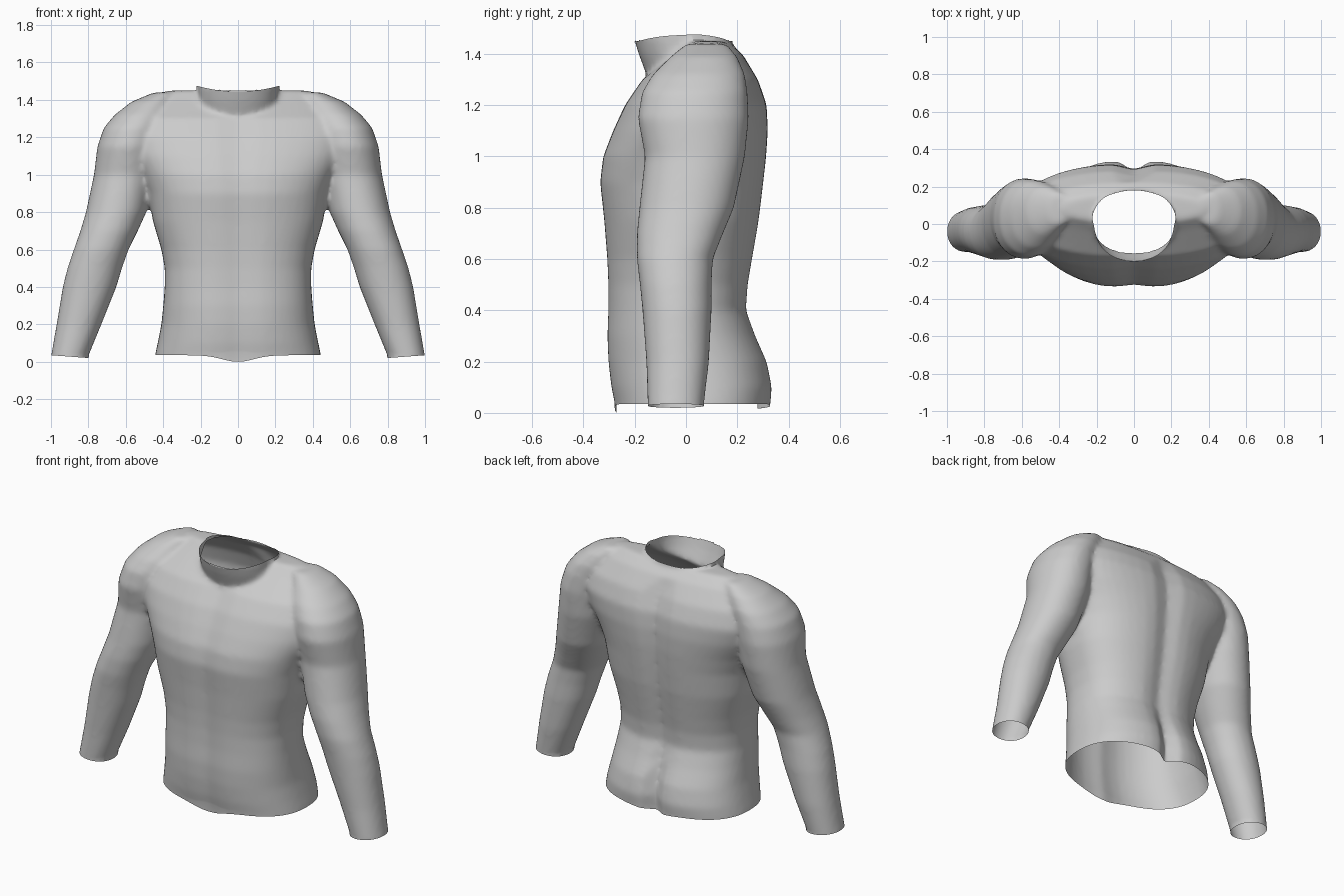
import bpy, bmesh, math

cube = bpy.data.objects.get("Cube")
if cube:
    bpy.data.objects.remove(cube, do_unlink=True)

cloth = bpy.data.materials.new("plain grey")
cloth.use_nodes = True
cloth.diffuse_color = (0.6, 0.6, 0.6, 1)
cloth.node_tree.nodes["Principled BSDF"].inputs["Base Color"].default_value = (0.6, 0.6, 0.6, 1)

SIDES = 48

# Cross-sections: height, half width, front y, back y
TORSO = [(-.1, .45, -.28, .32), (.03, .445, -.285, .338), (.1, .43, -.30, .345),
         (.2, .41, -.312, .325), (.3, .40, -.316, .28), (.4, .392, -.312, .243),
         (.5, .392, -.312, .25), (.6, .41, -.316, .267), (.75, .455, -.327, .292),
         (.9, .48, -.343, .31), (1.0, .52, -.33, .32), (1.1, .58, -.29, .325),
         (1.2, .62, -.243, .32), (1.3, .60, -.175, .285), (1.4, .48, -.045, .22),
         (1.45, .38, .01, .16)]

# Cross-sections: height, inner x, outer x, front y, back y
ARM = [(-.1, .845, 1.025, -.145, .06), (.03, .80, 1.0, -.15, .07),
       (.2, .73, .97, -.155, .09), (.4, .65, .937, -.17, .10),
       (.5, .62, .912, -.18, .10), (.6, .585, .878, -.192, .105),
       (.7, .535, .843, -.192, .145), (.8, .49, .813, -.182, .187),
       (1.0, .44, .77, -.16, .23), (1.15, .42, .752, -.188, .245),
       (1.25, .40, .718, -.172, .24), (1.32, .38, .66, -.13, .23),
       (1.39, .36, .57, -.06, .2), (1.44, .34, .45, 0, .16)]

NECK = [(1.15, .19, -.13, .16), (1.32, .20, -.155, .18), (1.4, .21, -.185, .18),
        (1.46, .212, -.203, .18), (1.56, .212, -.22, .18)]


def signed_power(v, p):
    return math.copysign(abs(v) ** p, v)


def loft(bm, rows, power, groove=None):
    """Closed solid through horizontal superellipse sections."""
    rings = []
    for z, x0, x1, front, back in rows:
        ring = []
        for i in range(SIDES):
            a = 2 * math.pi * i / SIDES
            x = (x0 + x1) / 2 + (x1 - x0) / 2 * signed_power(math.cos(a), 2 / power)
            y = (front + back) / 2 + (back - front) / 2 * signed_power(math.sin(a), 2 / power)
            if groove:
                y += groove(x, math.sin(a), z)
            ring.append(bm.verts.new((x, y, z)))
        rings.append(ring)
    for low, high in zip(rings, rings[1:]):
        for i in range(SIDES):
            j = (i + 1) % SIDES
            bm.faces.new((low[i], low[j], high[j], high[i]))
    bm.faces.new(rings[0][::-1])
    bm.faces.new(rings[-1])


def body_groove(x, side, z):
    """Spine and seat cleft at the back, breastbone hollow at the front."""
    if z > 1.35:
        return 0
    if side > 0:
        seat = max(0, min(1, (.36 - z) / .16))
        return -.03 * math.exp(-(x / .07) ** 2) - .035 * seat * math.exp(-(x / .04) ** 2)
    return .018 * math.exp(-(x / .08) ** 2)


def symmetric(rows):
    return [(z, -w, w, f, b) for z, w, f, b in rows]


# Overlapping solids: torso, neck and both sleeves
bm = bmesh.new()
loft(bm, symmetric(TORSO), 2.4, body_groove)
loft(bm, symmetric(NECK), 2.1)
loft(bm, ARM, 2.1)
loft(bm, [(z, -x1, -x0, f, b) for z, x0, x1, f, b in ARM], 2.1)
bmesh.ops.recalc_face_normals(bm, faces=bm.faces)
mesh = bpy.data.meshes.new("shirt_body")
bm.to_mesh(mesh)
bm.free()
shirt = bpy.data.objects.new("shirt_body", mesh)
bpy.context.collection.objects.link(shirt)

# Fuse into one soft skin
remesh = shirt.modifiers.new("fuse", 'REMESH')
remesh.mode = 'VOXEL'
remesh.voxel_size = 0.014
smooth = shirt.modifiers.new("soften", 'SMOOTH')
smooth.factor = 0.5
smooth.iterations = 10
bpy.context.view_layer.update()
evaluated = shirt.evaluated_get(bpy.context.evaluated_depsgraph_get())
fused = bpy.data.meshes.new_from_object(evaluated)
shirt.modifiers.clear()
shirt.data = fused

# Cut open the hem, cuffs and neckline
HEM, COLLAR = 0.035, 1.455
bm = bmesh.new()
bm.from_mesh(fused)
for height, normal in ((HEM, (0, 0, 1)), (COLLAR, (0, 0, -1))):
    bmesh.ops.bisect_plane(bm, geom=bm.verts[:] + bm.edges[:] + bm.faces[:],
                           plane_co=(0, 0, height), plane_no=normal, clear_inner=True)

# Shape the open rims
for v in bm.verts:
    if not v.is_boundary:
        continue
    x = abs(v.co.x)
    if v.co.z > 1:
        v.co.z = 1.445 + .025 * (x / .2) ** 2
    elif x > .6:
        v.co.z = .02 + .015 * (x - .8) / .2
    else:
        v.co.z = .035 - (.035 if v.co.y < 0 else .018) * math.exp(-(x / .12) ** 2)
bm.to_mesh(fused)
bm.free()

fused.materials.clear()
fused.materials.append(cloth)
bpy.context.view_layer.objects.active = shirt
shirt.select_set(True)
bpy.ops.object.shade_smooth_by_angle(angle=math.radians(60))
